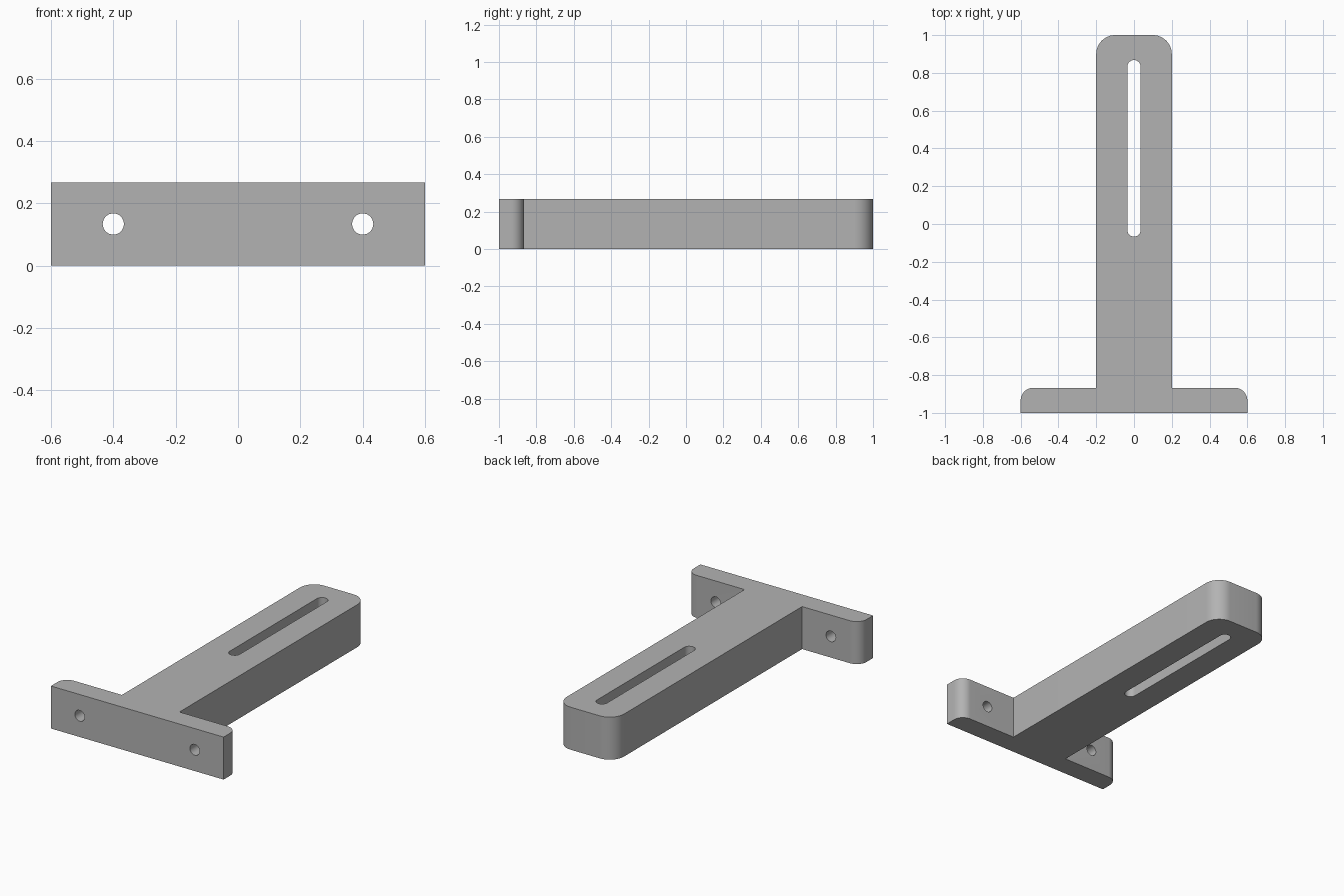
import bpy
import bmesh
from math import cos, sin, pi, radians
from mathutils import Matrix

cube = bpy.data.objects.get("Cube")
if cube:
    bpy.data.objects.remove(cube, do_unlink=True)

HEIGHT = 0.267
FLANGE_BACK = -0.867

grey = bpy.data.materials.new("plain grey")
grey.use_nodes = True
colour = (0.45, 0.45, 0.45, 1)
grey.diffuse_color = colour
grey.node_tree.nodes["Principled BSDF"].inputs["Base Color"].default_value = colour


def arc(cx, cy, r, start, end, steps=12):
    """Points on an arc, angles in degrees."""
    angles = [radians(start + (end - start) * i / steps) for i in range(steps + 1)]
    return [(cx + r * cos(a), cy + r * sin(a)) for a in angles]


def prism(name, outline, z0, z1):
    """Extrude a closed outline upwards."""
    bm = bmesh.new()
    base = bm.faces.new([bm.verts.new((x, y, z0)) for x, y in outline])
    top = bmesh.ops.extrude_face_region(bm, geom=[base])["geom"]
    verts = [v for v in top if isinstance(v, bmesh.types.BMVert)]
    bmesh.ops.translate(bm, verts=verts, vec=(0, 0, z1 - z0))
    bmesh.ops.recalc_face_normals(bm, faces=bm.faces)
    mesh = bpy.data.meshes.new(name)
    bm.to_mesh(mesh)
    bm.free()
    mesh.materials.append(grey)
    obj = bpy.data.objects.new(name, mesh)
    bpy.context.collection.objects.link(obj)
    return obj


# T-shaped bracket: right half outline, then its mirror image
half = [(0.6, -1)]
half += arc(0.533, FLANGE_BACK - 0.067, 0.067, 0, 90)
half += [(0.2, FLANGE_BACK)]
half += arc(0.1, 0.9, 0.1, 0, 90)
bracket = prism("bracket", half + [(-x, y) for x, y in reversed(half)], 0, HEIGHT)

# Long slot through the arm
slot = prism("slot_cutter",
             arc(0, 0.833, 0.035, 0, 180) + arc(0, -0.032, 0.035, 180, 360),
             -0.1, HEIGHT + 0.1)
cutters = [slot]

# Screw holes through the flange
for side, x in (("left", 0.4), ("right", -0.4)):
    hole = prism(side + "_hole_cutter", arc(0, 0, 0.034, 0, 360, 32)[:-1], -0.2, 0.2)
    hole.data.transform(Matrix.Translation((x, -0.93, HEIGHT / 2))
                        @ Matrix.Rotation(pi / 2, 4, "X"))
    cutters.append(hole)

bpy.ops.object.select_all(action="DESELECT")
bracket.select_set(True)
bpy.context.view_layer.objects.active = bracket
for cutter in cutters:
    cutter.hide_render = True
    cut = bracket.modifiers.new(cutter.name, "BOOLEAN")
    cut.operation = "DIFFERENCE"
    cut.solver = "EXACT"
    cut.object = cutter
    bpy.ops.object.modifier_apply(modifier=cut.name)
    bpy.data.objects.remove(cutter, do_unlink=True)

bpy.ops.object.shade_smooth_by_angle(angle=radians(30))
